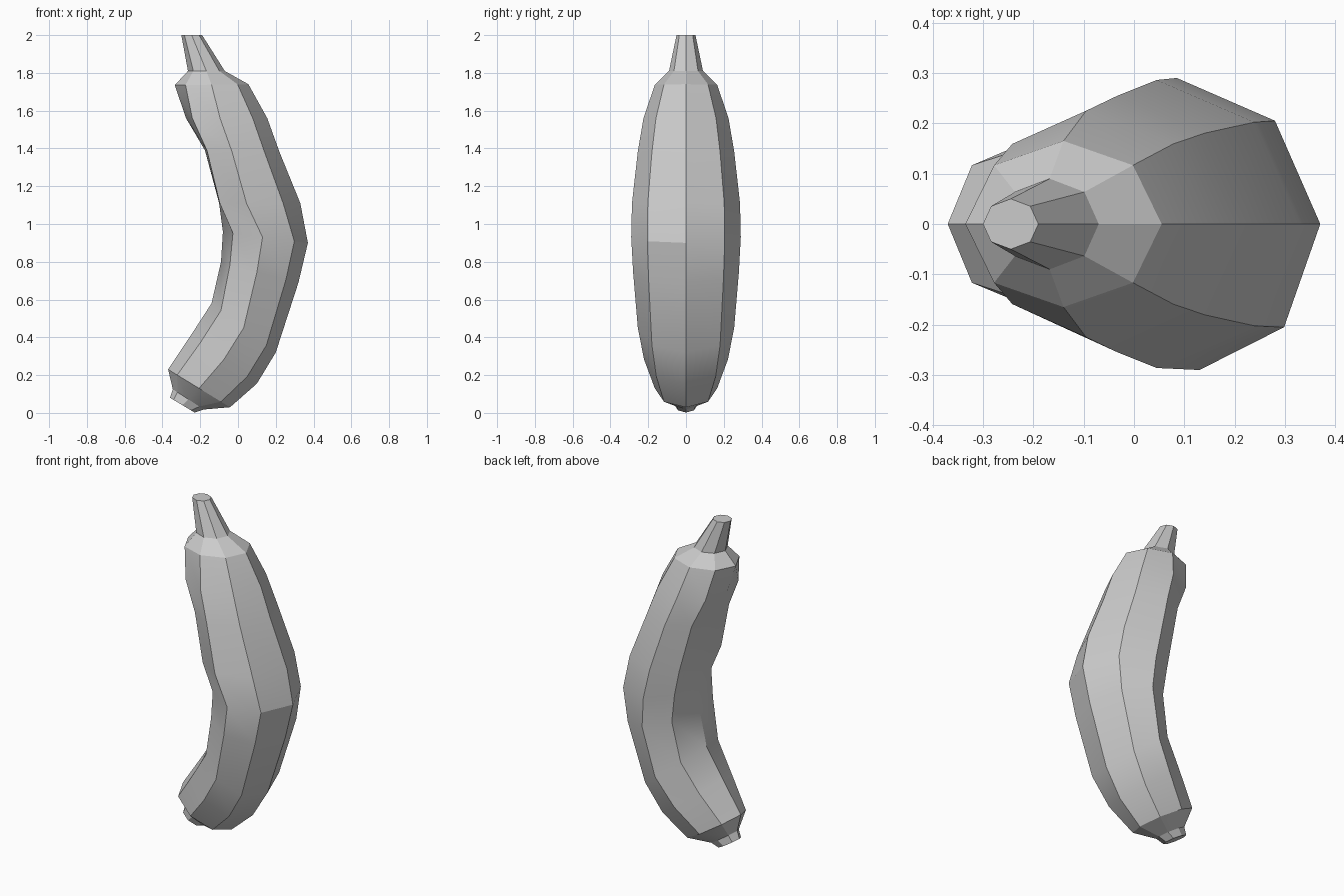
import bpy, bmesh, math
from mathutils import Vector

if "Cube" in bpy.data.objects:
    bpy.data.objects.remove(bpy.data.objects["Cube"])

# Each ring: inner x, inner z, outer x, outer z, half width in y,
# then the lean (x shift of the side ridges) for the front and back
STEM = [(-0.30, 2.0, -0.19, 2.0, 0.05, 0, 0),
        (-0.265, 1.81, -0.07, 1.81, 0.09, 0, 0)]
BODY = [STEM[-1],
        (-0.335, 1.735, 0.055, 1.74, 0.165, 0, 0),
        (-0.275, 1.56, 0.155, 1.56, 0.225, -0.035, -0.035),
        (-0.175, 1.39, 0.22, 1.38, 0.255, -0.055, -0.055),
        (-0.10, 1.11, 0.33, 1.11, 0.286, -0.07, -0.07),
        (-0.08, 0.96, 0.37, 0.90, 0.29, -0.015, -0.06),
        (-0.09, 0.80, 0.32, 0.69, 0.28, -0.015, -0.015),
        (-0.14, 0.58, 0.20, 0.32, 0.255, 0, 0),
        (-0.25, 0.41, 0.10, 0.155, 0.222, 0, 0),
        (-0.37, 0.23, -0.042, 0.03, 0.165, 0, 0),
        (-0.345, 0.125, -0.18, 0.018, 0.07, 0, 0)]
TIP = [BODY[-1],
       (-0.36, 0.08, -0.23, 0.002, 0.06, 0, 0)]
SIDES = 8
LEAN_WEIGHT = [0, 0.4, 1, 0.85, 0, 0.85, 1, 0.4]


def loft(name, rings, cap=None):
    """Skin eight-sided rings; cap is the index of the ring to close."""
    bm = bmesh.new()
    loops = []
    for xi, zi, xo, zo, w, front, back in rings:
        inner, outer = Vector((xi, 0, zi)), Vector((xo, 0, zo))
        mid, half = (inner + outer) / 2, (outer - inner) / 2
        loop = []
        for k in range(SIDES):
            a = 2 * math.pi * k / SIDES
            p = mid + half * math.cos(a) + Vector((0, w * math.sin(a), 0))
            p.x += LEAN_WEIGHT[k] * (back if k < 4 else front)
            loop.append(bm.verts.new(p))
        loops.append(loop)
    for a, b in zip(loops, loops[1:]):
        for k in range(SIDES):
            n = (k + 1) % SIDES
            bm.faces.new((a[k], b[k], b[n], a[n]))
    if cap is not None:
        bm.faces.new(loops[cap] if cap == 0 else loops[cap][::-1])
    mesh = bpy.data.meshes.new(name)
    bm.to_mesh(mesh)
    bm.free()
    obj = bpy.data.objects.new(name, mesh)
    bpy.context.collection.objects.link(obj)
    bpy.ops.object.select_all(action='DESELECT')
    obj.select_set(True)
    bpy.context.view_layer.objects.active = obj
    bpy.ops.object.shade_smooth_by_angle(angle=math.radians(25))
    return obj


# Stalk, shoulder, curved fruit and blossom end share their joining rings
loft("stem", STEM, cap=0)
loft("shoulder", BODY[:2])
loft("banana_body", BODY[1:])
loft("blossom_tip", TIP, cap=-1)
